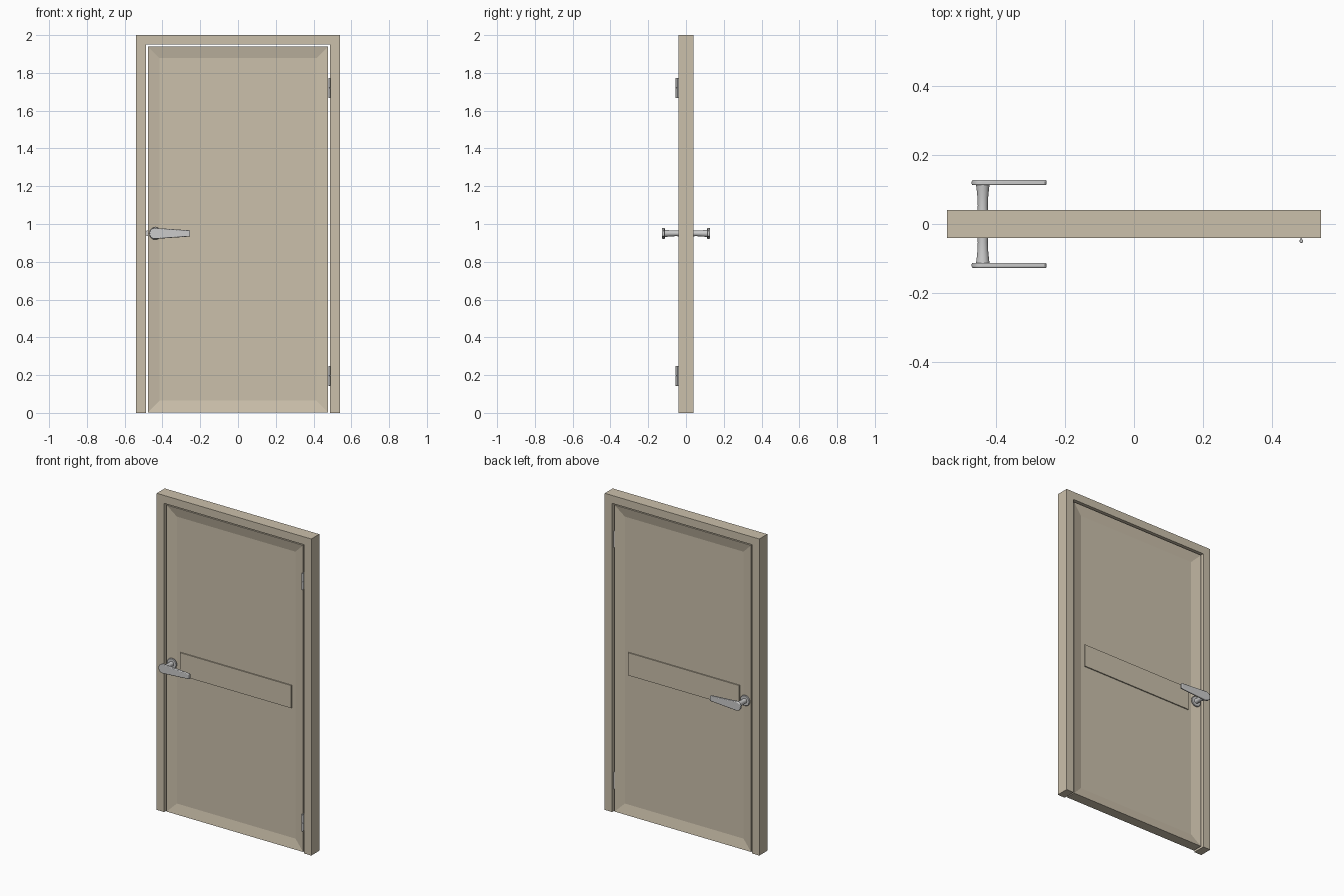
import bpy, bmesh, math
from mathutils import Vector, Matrix

if "Cube" in bpy.data.objects:
    bpy.data.objects.remove(bpy.data.objects["Cube"])

tan = bpy.data.materials.new("painted_wood")
tan.diffuse_color = (0.6, 0.53, 0.41, 1)
tan.use_nodes = True
tan.node_tree.nodes["Principled BSDF"].inputs["Base Color"].default_value = tan.diffuse_color


def finish(name, bm, mat=None):
    bmesh.ops.recalc_face_normals(bm, faces=bm.faces)
    me = bpy.data.meshes.new(name)
    bm.to_mesh(me)
    bm.free()
    ob = bpy.data.objects.new(name, me)
    bpy.context.collection.objects.link(ob)
    if mat:
        me.materials.append(mat)
    return ob


def add_box(bm, lo, hi):
    lo, hi = Vector(lo), Vector(hi)
    m = Matrix.Translation((lo + hi) / 2) @ Matrix.Diagonal((*(hi - lo), 1))
    return bmesh.ops.create_cube(bm, size=1, matrix=m)


def box(name, lo, hi, mat=None):
    bm = bmesh.new()
    add_box(bm, lo, hi)
    return finish(name, bm, mat)


def extrude_xz(name, pts, y0, y1, mat=None):
    bm = bmesh.new()
    f = bm.faces.new([bm.verts.new((x, y0, z)) for x, z in pts])
    r = bmesh.ops.extrude_face_region(bm, geom=[f])
    vs = [g for g in r["geom"] if isinstance(g, bmesh.types.BMVert)]
    bmesh.ops.translate(bm, verts=vs, vec=(0, y1 - y0, 0))
    return finish(name, bm, mat)


def lathe(name, prof, origin, axis, n=24):
    # prof is (radius, distance along axis)
    bm = bmesh.new()
    rot = Vector((0, 0, 1)).rotation_difference(Vector(axis)).to_matrix()
    rings = [[bm.verts.new(Vector(origin) + rot @ Vector((r * math.cos(2 * math.pi * i / n),
              r * math.sin(2 * math.pi * i / n), h))) for i in range(n)] for r, h in prof]
    for a, b in zip(rings, rings[1:]):
        for i in range(n):
            j = (i + 1) % n
            bm.faces.new((a[i], a[j], b[j], b[i]))
    bm.faces.new(rings[0])
    bm.faces.new(rings[-1])
    return smooth(finish(name, bm))


def smooth(ob):
    bpy.ops.object.select_all(action='DESELECT')
    ob.select_set(True)
    bpy.context.view_layer.objects.active = ob
    bpy.ops.object.shade_smooth_by_angle(angle=math.radians(35))
    return ob


# Door frame: one upside-down U
extrude_xz("door_frame", [(-.54, 0), (-.54, 2), (.54, 2), (.54, 0),
                          (.488, 0), (.488, 1.95), (-.488, 1.95), (-.488, 0)], -.04, .04, tan)

# Door leaf with a recessed panel on each face
D = .032
bm = bmesh.new()
add_box(bm, (-.477, -D, .003), (.477, D, 1.94))
bm.normal_update()
for f in [f for f in bm.faces if abs(f.normal.y) > .9]:
    n = f.normal.copy()
    bmesh.ops.inset_individual(bm, faces=[f], thickness=.088)
    bmesh.ops.translate(bm, verts=f.verts[:], vec=n * -.014)
finish("door_leaf", bm, tan)

# Middle rail, proud of the panels but below the stiles
box("middle_rail", (-.389, -.025, .885), (.389, .025, 1.028), tan)

# Latch bolt in the gap
extrude_xz("latch_bolt", [(-.476, .937), (-.484, .937), (-.489, .945),
                          (-.489, .957), (-.484, .965), (-.476, .965)], -.008, .008)

# Lever handles, one per side
CX, CZ = -.437, .95
for side, s in (("front", -1), ("back", 1)):
    lathe(side + "_handle_rose", [(.033, 0), (.033, .004), (.03, .007)], (CX, s * D, CZ), (0, s, 0), 32)
    lathe(side + "_handle_neck", [(.0155, 0), (.0145, .02), (.0155, .045), (.0175, .065), (.0195, .081)],
          (CX, s * D, CZ), (0, s, 0))
    pts = [(CX - .003 + .029 * math.cos(a), CZ + .029 * math.sin(a))
           for a in (math.radians(85 + 190 * i / 14) for i in range(15))]
    pts += [(-.257, CZ - .0165), (-.253, CZ - .013), (-.253, CZ + .013), (-.257, CZ + .0165)]
    lever = extrude_xz(side + "_handle_lever", pts, s * .112, s * .127)
    bev = lever.modifiers.new("soft_edges", 'BEVEL')
    bev.width, bev.segments, bev.limit_method = .004, 3, 'ANGLE'
    bev.angle_limit = math.radians(60)
    smooth(lever)

# Hinges: knuckles on a pin, leaf plate running into the gap
HX, HY, R = .4835, -.0495, .0055
for where, z0 in (("lower", .143), ("upper", 1.667)):
    for i, part in enumerate(("bottom", "top")):
        z = z0 + i * .0535
        lathe(f"{where}_hinge_{part}_knuckle", [(R * .8, 0), (R, .001), (R, .0515), (R * .8, .0525)],
              (HX, HY, z), (0, 0, 1), 16)
    lathe(where + "_hinge_pin", [(.003, 0), (.003, .104)], (HX, HY, z0 + .001), (0, 0, 1), 12)
    box(where + "_hinge_plate", (HX - .002, HY, z0), (HX + .002, .028, z0 + .106))
